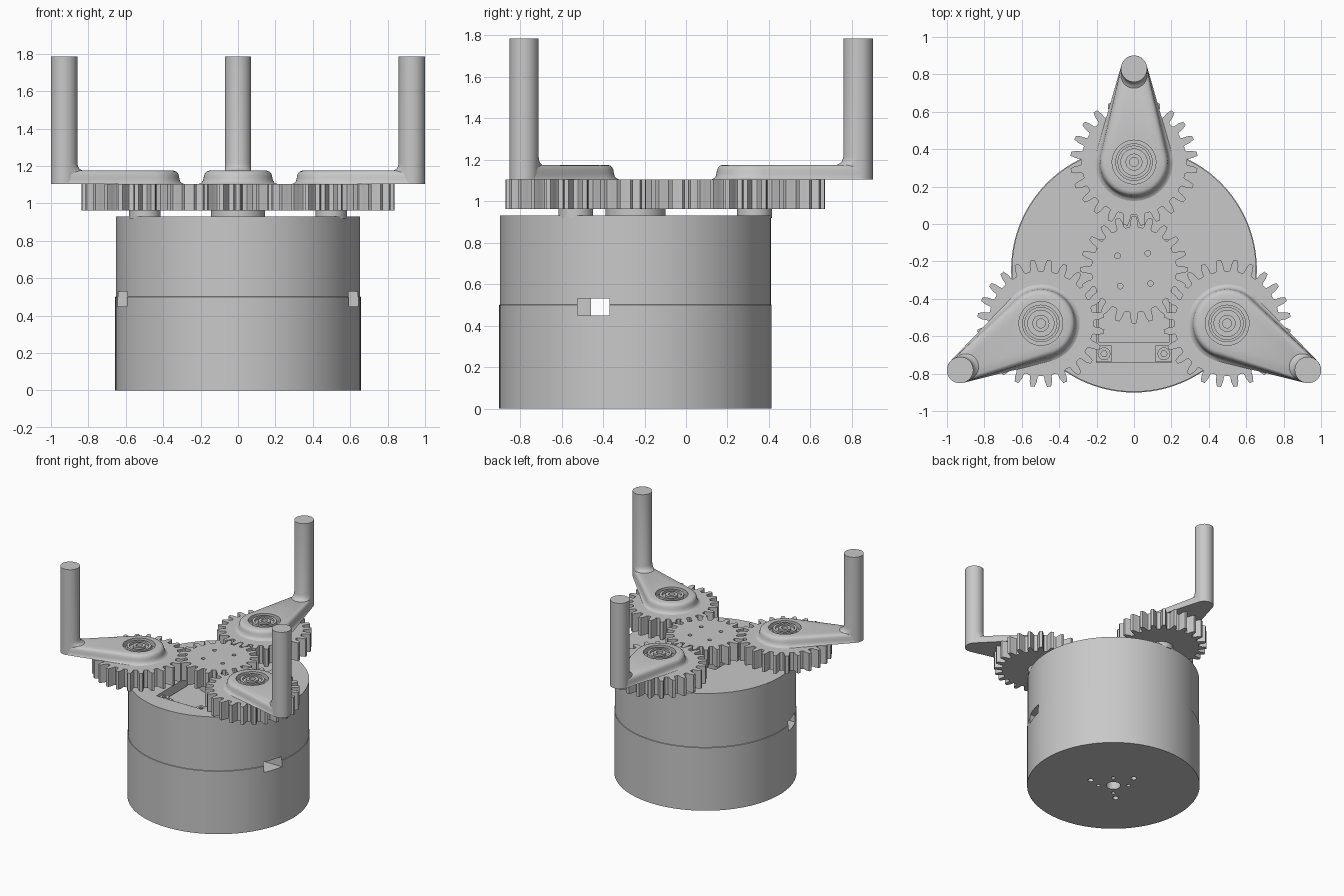
import bpy, bmesh, math
from math import sin, cos, pi, radians

if "Cube" in bpy.data.objects:
    bpy.data.objects.remove(bpy.data.objects["Cube"], do_unlink=True)

AXIS_Y = -0.244      # main vertical axis of the mechanism
ORBIT = 0.575        # distance from main axis to each finger gear
REACH = 0.5          # distance from finger gear to its post

grey = bpy.data.materials.new("plain_grey")
grey.use_nodes = True
grey.diffuse_color = (0.58, 0.58, 0.58, 1)
grey.node_tree.nodes["Principled BSDF"].inputs["Base Color"].default_value = (0.58, 0.58, 0.58, 1)


def circle(r, x=0, y=0, n=48):
    return [(x + r * cos(2 * pi * i / n), y + r * sin(2 * pi * i / n)) for i in range(n)]


def box(x0, x1, y0, y1):
    return [(x0, y0), (x1, y0), (x1, y1), (x0, y1)]


def teardrop(r_hub, y_hub, r_tip, y_tip):
    """Outline wrapped around two circles that lie along y."""
    a = math.acos((r_hub - r_tip) / (y_tip - y_hub))
    pts = []
    for i in range(15):
        t = pi / 2 - a + 2 * a * i / 14
        pts.append((r_tip * cos(t), y_tip + r_tip * sin(t)))
    for i in range(33):
        t = pi / 2 + a + (2 * pi - 2 * a) * i / 32
        pts.append((r_hub * cos(t), y_hub + r_hub * sin(t)))
    return pts


def gear_outline(teeth, module, y=0, phase=0.0):
    r = teeth * module / 2
    root, tip = r - 1.3 * module, r + module
    steps = [(-0.34, root), (-0.27, root + 0.3 * module), (-0.23, r), (-0.12, tip),
             (0.12, tip), (0.23, r), (0.27, root + 0.3 * module), (0.34, root)]
    pts = []
    for k in range(teeth):
        for f, rad in steps:
            t = pi / 2 + 2 * pi * (k + f + phase) / teeth
            pts.append((rad * cos(t), y + rad * sin(t)))
    return pts


def build(name, *lofts):
    """Each loft is a list of (outline, z) layers, capped at both ends."""
    bm = bmesh.new()
    for layers in lofts:
        rings = [[bm.verts.new((x, y, z)) for x, y in pts] for pts, z in layers]
        n = len(rings[0])
        for a, b in zip(rings, rings[1:]):
            for i in range(n):
                j = (i + 1) % n
                bm.faces.new((a[i], a[j], b[j], b[i]))
        bm.faces.new(rings[0][::-1])
        bm.faces.new(rings[-1])
    bmesh.ops.recalc_face_normals(bm, faces=bm.faces)
    mesh = bpy.data.meshes.new(name)
    bm.to_mesh(mesh)
    bm.free()
    mesh.materials.append(grey)
    ob = bpy.data.objects.new(name, mesh)
    bpy.context.collection.objects.link(ob)
    ob.location.y = AXIS_Y
    return ob


def prism(outline, z0, z1):
    return [(outline, z0), (outline, z1)]


def cut(ob, *lofts):
    cutter = build("cutter", *lofts)
    cutter.hide_render = True
    mod = ob.modifiers.new("cut", 'BOOLEAN')
    mod.object, mod.operation, mod.solver = cutter, 'DIFFERENCE', 'EXACT'
    graph = bpy.context.evaluated_depsgraph_get()
    mesh = bpy.data.meshes.new_from_object(ob.evaluated_get(graph))
    ob.modifiers.clear()
    ob.data = mesh
    bpy.data.objects.remove(cutter, do_unlink=True)


def ring_of_holes(r_hole, r_ring, count, start, z0, z1):
    out = []
    for k in range(count):
        t = radians(start) + 2 * pi * k / count
        out.append(prism(circle(r_hole, r_ring * cos(t), r_ring * sin(t), 16), z0, z1))
    return out


def smooth(ob):
    bpy.ops.object.select_all(action='DESELECT')
    ob.select_set(True)
    bpy.context.view_layer.objects.active = ob
    bpy.ops.object.shade_smooth_by_angle(angle=radians(30))


parts = []

# Drum body in two halves, with motor pocket, side cable slot and base holes
body = build("drum_body", [(circle(0.657, n=96), 0), (circle(0.657, n=96), 0.5),
                           (circle(0.653, n=96), 0.502), (circle(0.653, n=96), 0.93)])
cut(body, prism(box(-0.2, 0.2, -0.496, 0.16), 0.84, 1.0),
    prism(box(-1, 1, -0.28, -0.125), 0.45, 0.53),
    prism(circle(0.055), -0.1, 0.1),
    *ring_of_holes(0.015, 0.115, 4, 50, -0.1, 0.1),
    *ring_of_holes(0.022, 0.19, 3, 225, -0.1, 0.1))
parts.append(body)
parts.append(build("slot_divider", prism(box(-0.2, 0.2, -0.285, -0.215), 0.44, 0.54)))

# Motor with its mounting ears and screws
parts.append(build("motor_case", prism(box(-0.19, 0.19, -0.39, 0.14), 0.83, 0.87)))
for side, sx in (("left", 1), ("right", -1)):
    x = 0.16 * sx
    ear = build(side + "_motor_ear",
                prism(box(x - 0.045, x + 0.04, -0.494, -0.405), 0.83, 0.89))
    screw = build(side + "_motor_screw", prism(circle(0.034, x, -0.45, 24), 0.88, 0.915))
    cut(screw, prism(circle(0.017, x, -0.45, 6), 0.895, 1.0))
    parts += [ear, screw]

# Driving gear on its shaft
MODULE = 0.0262
parts.append(build("drive_shaft", prism(circle(0.145), 0.85, 0.962)))
drive = build("drive_gear", prism(gear_outline(20, MODULE), 0.962, 1.105))
cut(drive, *ring_of_holes(0.015, 0.115, 4, 50, 1.04, 1.2))
parts.append(drive)

# One finger: spacer, gear, swept arm, post and bearing
TIP = ORBIT + REACH
spacer = build("finger_spacer", prism(circle(0.084, 0, ORBIT), 0.92, 0.965))
gear = build("finger_gear", prism(gear_outline(24, MODULE, ORBIT, 0.5), 0.962, 1.105))
arm_layers = [(0.208, 0.07, 1.105), (0.196, 0.07, 1.11), (0.188, 0.069, 1.12),
              (0.184, 0.068, 1.135), (0.181, 0.067, 1.152), (0.176, 0.064, 1.163),
              (0.167, 0.059, 1.171), (0.154, 0.052, 1.175)]
arm = build("finger_arm", [(teardrop(rh, ORBIT, rt, TIP), z) for rh, rt, z in arm_layers])
cut(arm, prism(circle(0.117, 0, ORBIT), 1.135, 1.3))
flare = [(0.001, 1.105), (0.001, 1.15)]
post = build("finger_post",
             [(teardrop(0.07, TIP - d, 0.07, TIP), z) for d, z in
              ((0.002, 1.105), (0.035, 1.15), (0.035, 1.175), (0.018, 1.183),
               (0.008, 1.195), (0.002, 1.215), (0.002, 1.785))])
bearing = build("finger_bearing", [(circle(r, 0, ORBIT), z) for r, z in
                ((0.1, 1.13), (0.1, 1.15), (0.088, 1.15), (0.088, 1.172), (0.07, 1.172),
                 (0.07, 1.155), (0.045, 1.155), (0.045, 1.174), (0.024, 1.174), (0.024, 1.14))])
finger = [spacer, gear, arm, post, bearing]

for ob in parts + finger:
    smooth(ob)

# Repeat the finger three times around the main axis
for label, turn in (("left", -120), ("right", 120)):
    for ob in finger:
        copy = ob.copy()
        copy.name = label + "_" + ob.name
        copy.rotation_euler.z = radians(turn)
        bpy.context.collection.objects.link(copy)
for ob in finger:
    ob.name = "back_" + ob.name
